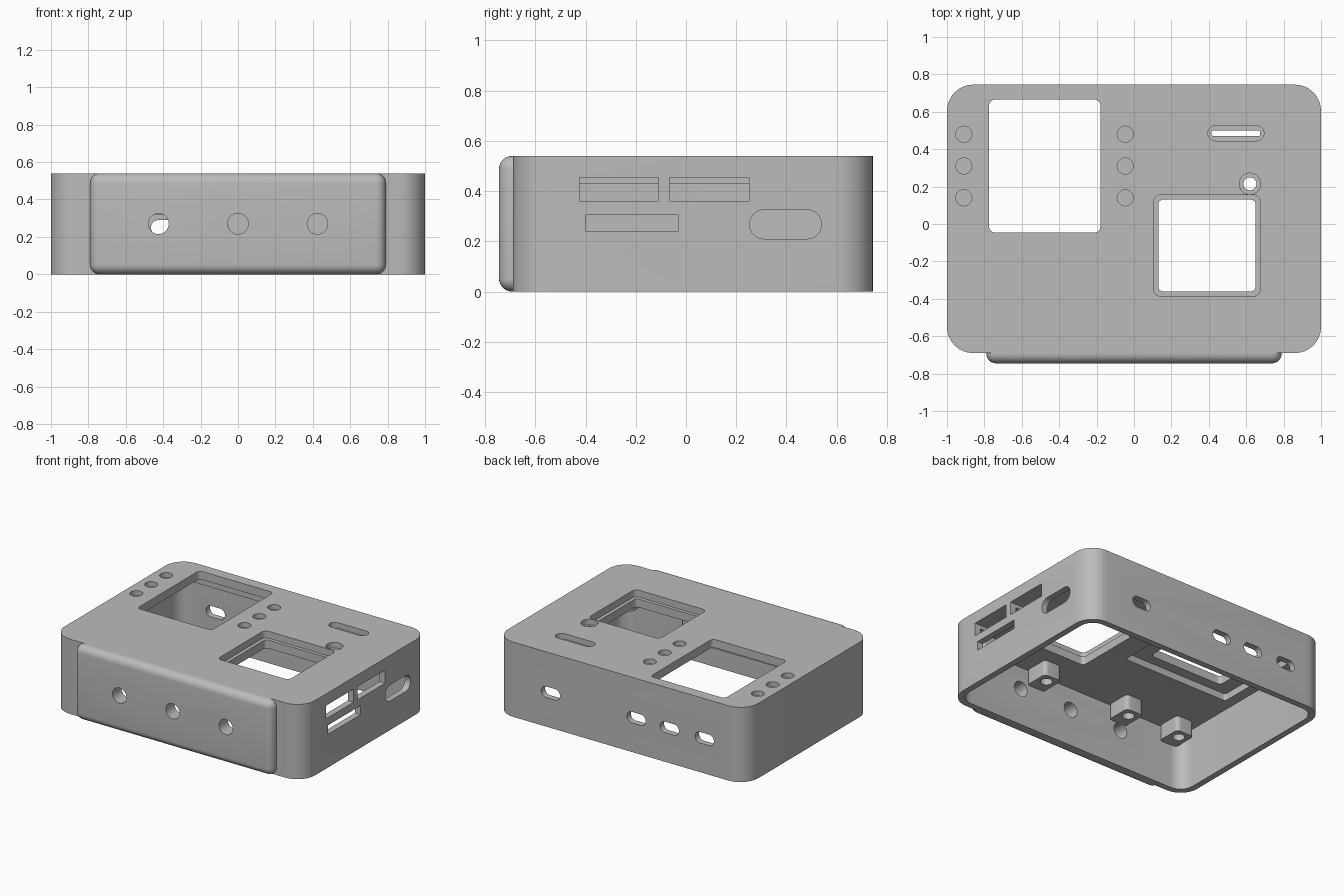
import bpy, bmesh, math

old = bpy.data.objects.get("Cube")
if old:
    bpy.data.objects.remove(old, do_unlink=True)

# One matte grey for the whole housing
grey = bpy.data.materials.new("light_grey_plastic")
grey.use_nodes = True
colour = (0.5, 0.5, 0.5, 1)
grey.diffuse_color = colour
grey.node_tree.nodes["Principled BSDF"].inputs["Base Color"].default_value = colour


def add_object(name, bm):
    bmesh.ops.recalc_face_normals(bm, faces=bm.faces)
    mesh = bpy.data.meshes.new(name)
    bm.to_mesh(mesh)
    bm.free()
    mesh.materials.append(grey)
    obj = bpy.data.objects.new(name, mesh)
    bpy.context.collection.objects.link(obj)
    return obj


def prism(name, axis, u, v, span, radius, steps=8):
    """Rounded rectangle u x v (low, high), extruded along an axis over span."""
    outline = []
    corners = [(u[1], v[1], -1, -1), (u[0], v[1], 1, -1),
               (u[0], v[0], 1, 1), (u[1], v[0], -1, 1)]
    for i, (cu, cv, su, sv) in enumerate(corners):
        for k in range(steps + 1):
            a = (i + k / steps) * math.pi / 2
            outline.append((cu + radius * (su + math.cos(a)),
                            cv + radius * (sv + math.sin(a))))
    place = {"x": lambda p, d: (d, p[0], p[1]),
             "y": lambda p, d: (p[0], d, p[1]),
             "z": lambda p, d: (p[0], p[1], d)}[axis]
    bm = bmesh.new()
    low, high = [[bm.verts.new(place(p, d)) for p in outline] for d in span]
    bm.faces.new(low)
    bm.faces.new(high)
    n = len(outline)
    for i in range(n):
        j = (i + 1) % n
        bm.faces.new((low[i], low[j], high[j], high[i]))
    bmesh.ops.remove_doubles(bm, verts=bm.verts, dist=0.0001)
    return add_object(name, bm)


def cut(target, axis, u, v, span, radius):
    """Subtract a rounded prism from the target and discard the cutter."""
    cutter = prism("cutter", axis, u, v, span, radius)
    cutter.hide_render = True
    mod = target.modifiers.new("cut", "BOOLEAN")
    mod.operation = "DIFFERENCE"
    mod.solver = "EXACT"
    mod.object = cutter
    deps = bpy.context.evaluated_depsgraph_get()
    result = bpy.data.meshes.new_from_object(target.evaluated_get(deps))
    target.modifiers.clear()
    target.data = result
    bpy.data.objects.remove(cutter, do_unlink=True)


def cut_round(target, axis, cu, cv, r, span):
    cut(target, axis, (cu - r, cu + r), (cv - r, cv + r), span, r * 0.999)


TOP, CEILING = 0.54, 0.43
FRONT, BACK = -0.69, 0.745
WALL = 0.045
THROUGH = (0.3, 0.7)

# Shell, open underneath
shell = prism("housing_shell", "z", (-1, 1), (FRONT, BACK), (0, TOP), 0.14)
cut(shell, "z", (-1 + WALL, 1 - WALL), (FRONT + WALL, BACK - WALL),
    (-0.1, CEILING), 0.1)

# Display opening with a pocket on its underside
cut(shell, "z", (-0.88, -0.03), (-0.12, 0.69), (0.4, 0.48), 0.02)
cut(shell, "z", (-0.775, -0.18), (-0.045, 0.665), THROUGH, 0.03)

# Stepped openings: keypad window, status slot and small round hole
cut(shell, "z", (0.105, 0.675), (-0.385, 0.155), (0.49, 0.6), 0.035)
cut(shell, "z", (0.13, 0.65), (-0.36, 0.13), THROUGH, 0.025)
cut(shell, "z", (0.395, 0.695), (0.445, 0.525), (0.5, 0.6), 0.039)
cut(shell, "z", (0.415, 0.675), (0.47, 0.5), THROUGH, 0.01)
cut_round(shell, "z", 0.62, 0.215, 0.057, (0.5, 0.6))
cut_round(shell, "z", 0.62, 0.215, 0.035, THROUGH)

# Shallow dimples beside the display
for x in (-0.91, -0.047):
    for y in (0.14, 0.31, 0.48):
        cut_round(shell, "z", x, y, 0.043, (0.505, 0.6))

# Connector ports on the left side
for y0, y1, z0, z1, r in ((-0.425, -0.11, 0.36, 0.455, 0.002),
                          (-0.065, 0.25, 0.36, 0.455, 0.002),
                          (-0.4, -0.03, 0.24, 0.305, 0.002),
                          (0.253, 0.54, 0.21, 0.325, 0.057)):
    cut(shell, "x", (y0, y1), (z0, z1), (0.9, 1.1), r)

# Cable slots along the back
for x in (0.56, -0.125, -0.39, -0.67):
    cut(shell, "y", (x - 0.075, x + 0.075), (0.21, 0.29), (0.65, 0.8), 0.039)

# Rounded front panel, flat where it meets the shell
bm = bmesh.new()
bmesh.ops.create_cube(bm, size=1)
for vert in bm.verts:
    vert.co.x *= 1.58
    vert.co.y = -0.745 if vert.co.y < 0 else -0.66
    vert.co.z = TOP * (vert.co.z + 0.5)
edges = [e for e in bm.edges if min(v.co.y for v in e.verts) < -0.7]
bmesh.ops.bevel(bm, geom=edges, offset=0.052, segments=7, profile=0.5,
                affect="EDGES", clamp_overlap=True)
panel = add_object("front_panel", bm)

# Three button holes through the panel and the front wall
for x in (-0.425, 0, 0.425):
    for part in (shell, panel):
        cut_round(part, "y", x, 0.27, 0.055, (-0.8, -0.6))

# Screw bosses under the lid along the front wall
parts = [shell, panel]
for i, x in enumerate((-0.83, -0.4, 0.3, 0.83)):
    boss = prism(f"screw_boss_{i + 1}", "z", (x - 0.07, x + 0.07),
                 (-0.65, -0.465), (0.32, 0.45), 0.03)
    cut_round(boss, "z", x, -0.535, 0.04, (0.3, 0.42))
    parts.append(boss)

# Smooth the rounded surfaces and keep the edges crisp
bpy.ops.object.select_all(action="DESELECT")
for part in parts:
    part.select_set(True)
bpy.context.view_layer.objects.active = shell
bpy.ops.object.shade_smooth_by_angle(angle=math.radians(30))
